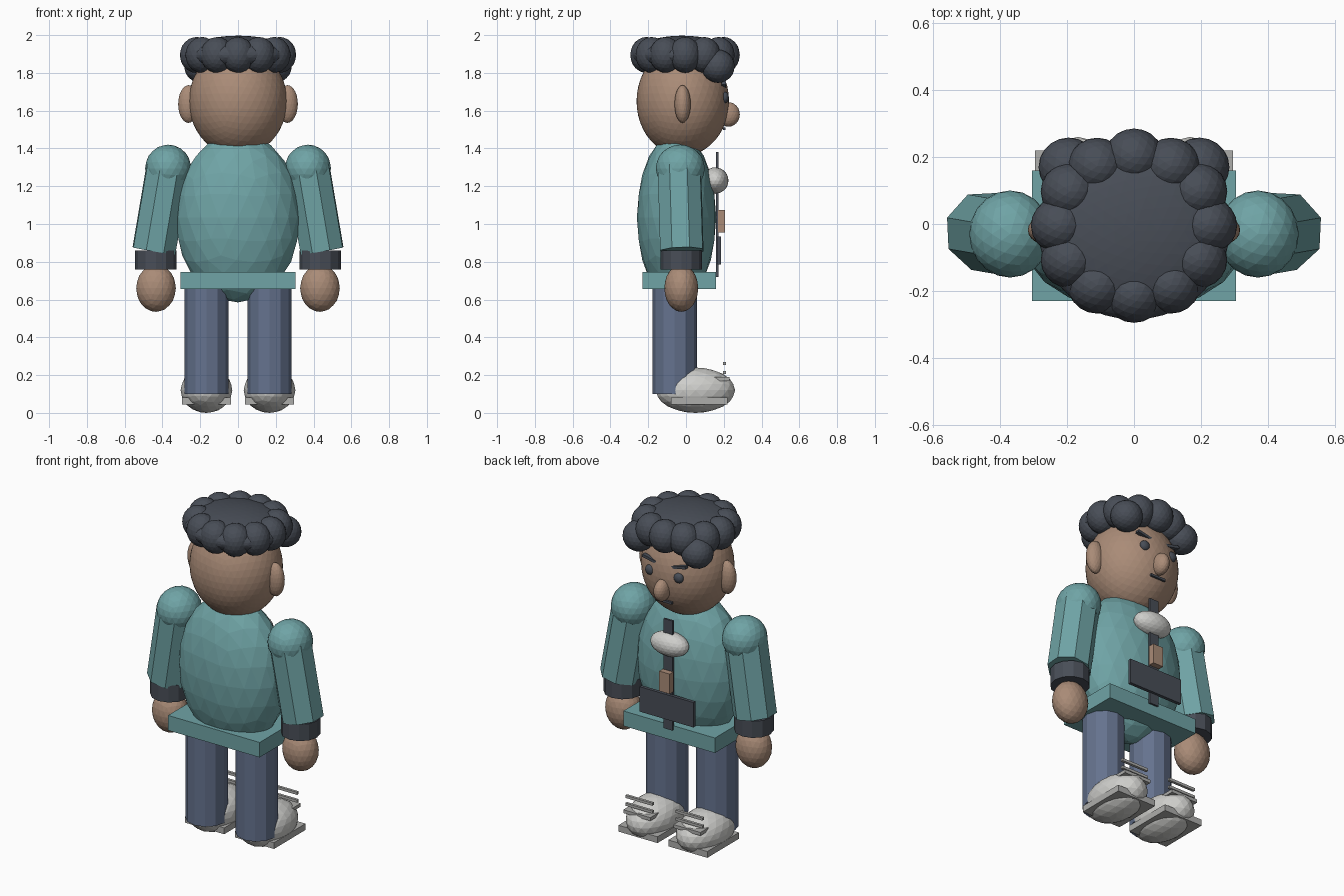
import bpy
from math import radians, sin, cos, pi
from mathutils import Vector

if "Cube" in bpy.data.objects:
    bpy.data.objects.remove(bpy.data.objects["Cube"])


def material(name, rgb):
    m = bpy.data.materials.new(name)
    m.use_nodes = True
    col = (*rgb, 1)
    m.diffuse_color = col
    m.node_tree.nodes["Principled BSDF"].inputs["Base Color"].default_value = col
    return m


skin = material("skin", (0.40, 0.26, 0.185))
teal = material("teal cloth", (0.16, 0.37, 0.38))
denim = material("denim", (0.13, 0.17, 0.27))
dark = material("dark slate", (0.065, 0.075, 0.095))
white = material("off white", (0.62, 0.62, 0.60))
grey = material("sole grey", (0.42, 0.42, 0.41))


def finish(name, mat, size, rot=(0, 0, 0)):
    ob = bpy.context.object
    ob.name = name
    ob.scale = size
    ob.rotation_euler = rot
    ob.data.materials.append(mat)
    return ob


def ball(name, mat, loc, radii, detail=3):
    bpy.ops.mesh.primitive_ico_sphere_add(subdivisions=detail, radius=1, location=loc)
    return finish(name, mat, radii)


def box(name, mat, loc, size, rot=(0, 0, 0)):
    bpy.ops.mesh.primitive_cube_add(size=1, location=loc)
    return finish(name, mat, size, rot)


def tube(name, mat, start, end, radius, sides):
    a, b = Vector(start), Vector(end)
    bpy.ops.mesh.primitive_cylinder_add(vertices=sides, radius=radius, depth=(b - a).length,
                                        location=(a + b) / 2)
    tilt = Vector((0, 0, 1)).rotation_difference(b - a).to_euler()
    return finish(name, mat, (1, 1, 1), tilt)


# Torso and hem
ball("torso", teal, (0, -0.05, 1.035), (0.33, 0.21, 0.45))
box("hem", teal, (0, -0.035, 0.70), (0.61, 0.39, 0.09))

# Jacket front
box("zip_strip", dark, (0, 0.165, 1.05), (0.06, 0.012, 0.66))
ball("chest_badge", white, (0, 0.155, 1.23), (0.12, 0.07, 0.07))
box("buckle", skin, (0, 0.188, 1.015), (0.07, 0.035, 0.12))
box("front_pouch", dark, (0, 0.176, 0.86), (0.36, 0.02, 0.15))

# Head and face
ball("head", skin, (0, -0.017, 1.65), (0.26, 0.245, 0.29), 4)
ball("nose", skin, (0, 0.225, 1.58), (0.042, 0.06, 0.065))
box("mouth", dark, (0, 0.203, 1.505), (0.10, 0.012, 0.014))

# Hair cap with a ring of curls
ball("hair_cap", dark, (0, -0.02, 1.895), (0.285, 0.265, 0.102), 4)
for i in range(12):
    t = i * pi / 6
    ball("hair_curl", dark, (0.22 * cos(t), 0.205 * sin(t) - 0.005, 1.895),
         (0.088, 0.085, 0.095))

# Paired parts
for side, s in (("left", 1), ("right", -1)):
    ball(side + "_front_curl", dark, (0.195 * s, 0.17, 1.835), (0.09, 0.088, 0.088))
    ball(side + "_ear", skin, (0.262 * s, -0.018, 1.635), (0.055, 0.043, 0.1))
    ball(side + "_eye", dark, (0.095 * s, 0.205, 1.67), (0.03, 0.022, 0.03))
    box(side + "_brow", dark, (0.095 * s, 0.2, 1.735), (0.1, 0.025, 0.016),
        (0, radians(-12 * s), 0))

    ball(side + "_shoulder", teal, (0.37 * s, -0.03, 1.295), (0.122, 0.13, 0.125))
    tube(side + "_sleeve", teal, (0.37 * s, -0.035, 1.30), (0.445 * s, -0.022, 0.858), 0.122, 8)
    tube(side + "_cuff", dark, (0.435 * s, -0.025, 0.76), (0.435 * s, -0.025, 0.86), 0.109, 12)
    ball(side + "_hand", skin, (0.434 * s, -0.025, 0.66), (0.105, 0.09, 0.125))

    tube(side + "_leg", denim, (0.167 * s, -0.06, 0.10), (0.167 * s, -0.06, 0.68), 0.117, 12)
    ball(side + "_shoe", white, (0.167 * s, 0.05, 0.12), (0.137, 0.21, 0.12))
    box(side + "_sole", grey, (0.166 * s, 0.07, 0.063), (0.26, 0.30, 0.038))
    box(side + "_lace_tongue", grey, (0.167 * s, 0.19, 0.18), (0.18, 0.08, 0.02))
    for z in (0.215, 0.262):
        box(side + "_lace", grey, (0.167 * s, 0.203, z), (0.18, 0.016, 0.016))
